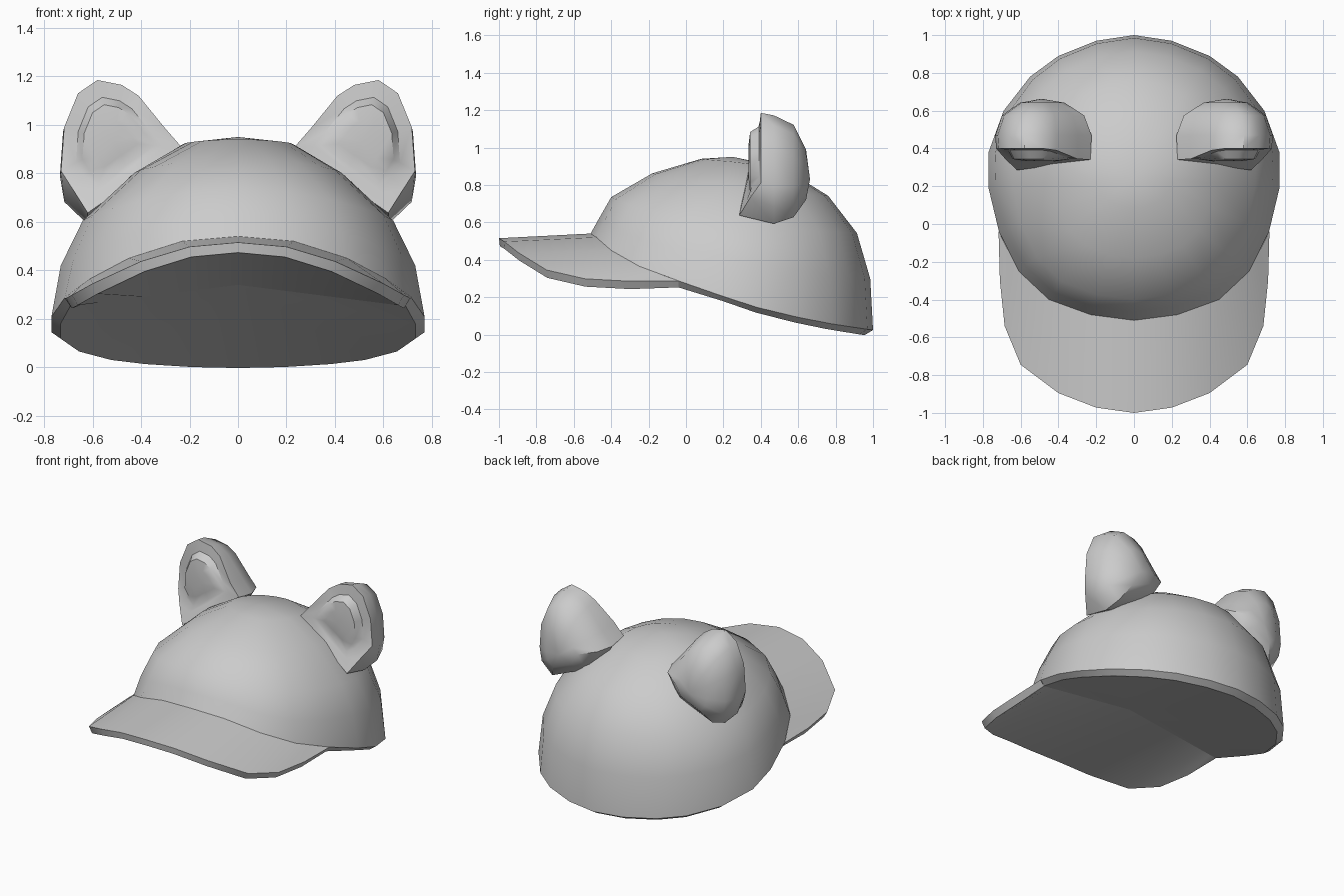
import bpy, bmesh, math
from mathutils import Vector

if "Cube" in bpy.data.objects:
    bpy.data.objects.remove(bpy.data.objects["Cube"])

grey = bpy.data.materials.new("soft_grey")
grey.diffuse_color = (0.6, 0.6, 0.6, 1)
grey.use_nodes = True
grey.node_tree.nodes["Principled BSDF"].inputs["Base Color"].default_value = grey.diffuse_color


def make_object(name, bm, angle):
    bmesh.ops.remove_doubles(bm, verts=bm.verts, dist=0.0005)
    bmesh.ops.recalc_face_normals(bm, faces=bm.faces)
    mesh = bpy.data.meshes.new(name)
    bm.to_mesh(mesh)
    bm.free()
    obj = bpy.data.objects.new(name, mesh)
    bpy.context.collection.objects.link(obj)
    mesh.materials.append(grey)
    bpy.ops.object.select_all(action='DESELECT')
    obj.select_set(True)
    bpy.context.view_layer.objects.active = obj
    bpy.ops.object.shade_smooth_by_angle(angle=math.radians(angle))
    return obj


def add_ring(bm, points):
    return [bm.verts.new(p) for p in points]


def bridge(bm, a, b, closed=True):
    n = len(a)
    for i in range(n if closed else n - 1):
        j = (i + 1) % n
        bm.faces.new((a[i], a[j], b[j], b[i]))


def fan(bm, ring, tip, closed=True):
    for i in range(len(ring) if closed else len(ring) - 1):
        bm.faces.new((ring[i], ring[(i + 1) % len(ring)], tip))


def mirrored(half):
    """Left half reflected from the right half, running left to right."""
    return [(-x, y, z) for x, y, z in half[:0:-1]] + list(half)


# Crown: curved opening line rising to one apex
rim_half = [(0, -.51, .54), (.23, -.48, .52), (.45, -.40, .45), (.61, -.25, .365),
            (.715, -.04, .287), (.77, .19, .207), (.77, .38, .145), (.69, .60, .092),
            (.55, .78, .057), (.40, .89, .04), (.20, .97, .028), (0, 1.0, .024)]
rim = rim_half + [(-x, y, z) for x, y, z in rim_half[-2:0:-1]]
apex = Vector((0, .25, .95))
fold_y, fold_x, fold_top, fold_low = -.04, .692, .34, .252   # underside fold line

# Crown profile as (radius, height) fractions at the front, side and back
profile = [((1, 0), (1, 0), (1, 0)),
           ((.94, .2), (.95, .295), (.98, .297)),
           ((.855, .475), (.83, .54), (.885, .56)),
           ((.566, .785), (.55, .805), (.68, .775)),
           ((.22, .975), (.286, .966), (.35, .94))]

bm = bmesh.new()
rings = []
for level in profile:
    front, side, back = [Vector(p) for p in level]
    pts = []
    for x, y, z in rim:
        if y < .25:
            r, h = side.lerp(front, min(1, (.25 - y) / .72))
        else:
            r, h = side.lerp(back, min(1, (y - .25) / .7))
        pts.append((x * r, apex.y + (y - apex.y) * r, z + (apex.z - z) * h))
    rings.append(add_ring(bm, pts))
for a, b in zip(rings, rings[1:]):
    bridge(bm, a, b)
fan(bm, rings[-1], bm.verts.new(apex))

# Crown underside: slanted edge band and flat bottom behind the fold
edge = rings[0]
first, last = 4, len(rim) - 4
low = [Vector((x * .95, apex.y + (y - apex.y) * (.94 if y > 0 else 1), z - .027))
       for x, y, z in rim[first:last + 1]]
low[0] = Vector((fold_x, fold_y, fold_low))
low[-1] = Vector((-fold_x, fold_y, fold_low))
inset = add_ring(bm, low)
bridge(bm, edge[first:last + 1], inset, closed=False)
fan(bm, inset, bm.verts.new((0, fold_y, fold_top)), closed=False)

# Brim: arched plate joined to the crown, with a bevelled edge and underside
outer_half = [(0, -1.0, .515), (.2, -.972, .497), (.4, -.895, .437), (.6, -.745, .345),
              (.685, -.54, .298), (.71, -.3, .285), (.717, fold_y, .2875)]
inner_half = rim_half[:4] + [(.652, -.166, .334), (.689, -.093, .3065), rim_half[4]]
low_half = [(x * .965, y * .995, z - .042) for x, y, z in outer_half]
low_half[-1] = (fold_x, fold_y, fold_low)
fold_half = [(x, fold_y, fold_top - (fold_top - fold_low) * x / fold_x)
             for x, y, z in low_half]
# keep the narrow end of the fold from crossing itself
fold_half[4:6] = [(fold_x * t, fold_y, fold_top - (fold_top - fold_low) * t)
                  for t in (.93, .97)]
strips = [add_ring(bm, mirrored(h)) for h in (inner_half, outer_half, low_half, fold_half)]
for a, b in zip(strips, strips[1:]):
    bridge(bm, a, b, closed=False)
make_object("cap_body", bm, 38)

# Ears: flat front border, upright inner pad, rounded back
ear_outline = [(.23, .34, .905), (.30, .345, .985), (.41, .39, 1.12), (.48, .40, 1.165),
               (.58, .40, 1.185), (.66, .40, 1.13), (.717, .40, .99), (.73, .40, .81),
               (.682, .345, .735), (.62, .285, .637), (.43, .31, .77)]
ear_mid = Vector((.51, .37, .93))
back_mid = Vector((.49, 0, .85))
bulge = {8: (.03, -.03), 9: (0, -.02), 10: (-.10, -.03)}   # rounder lower back


def ear(name, side):
    bm = bmesh.new()

    def flip(p):
        return (p[0] * side, p[1], p[2])

    def front_ring(scale, depth=None):
        pts = [ear_mid + (Vector(p) - ear_mid) * scale for p in ear_outline]
        for p in pts:
            p.y = max(p.y, .325) if depth is None else depth
        return add_ring(bm, [flip(p) for p in pts])

    def back_ring(scale, y, drop):
        pts = []
        for i, p in enumerate(ear_outline):
            dx, dz = bulge.get(i, (0, 0))
            pts.append((back_mid.x + (p[0] + dx - back_mid.x) * scale, y,
                        back_mid.z + (p[2] + dz - back_mid.z) * scale - drop))
        return add_ring(bm, [flip(p) for p in pts])

    border = add_ring(bm, [flip(p) for p in ear_outline])
    front = [border, front_ring(.72), front_ring(.6, .343), front_ring(.35, .335)]
    back = [border, back_ring(1.02, .47, .02), back_ring(.87, .575, .02),
            back_ring(.47, .642, .02)]
    for chain in (front, back):
        for a, b in zip(chain, chain[1:]):
            bridge(bm, a, b)
    fan(bm, front[-1], bm.verts.new(flip((ear_mid.x, .334, ear_mid.z))))
    fan(bm, back[-1], bm.verts.new(flip((back_mid.x, .663, .83))))
    make_object(name, bm, 42)


ear("ear_right", 1)
ear("ear_left", -1)
